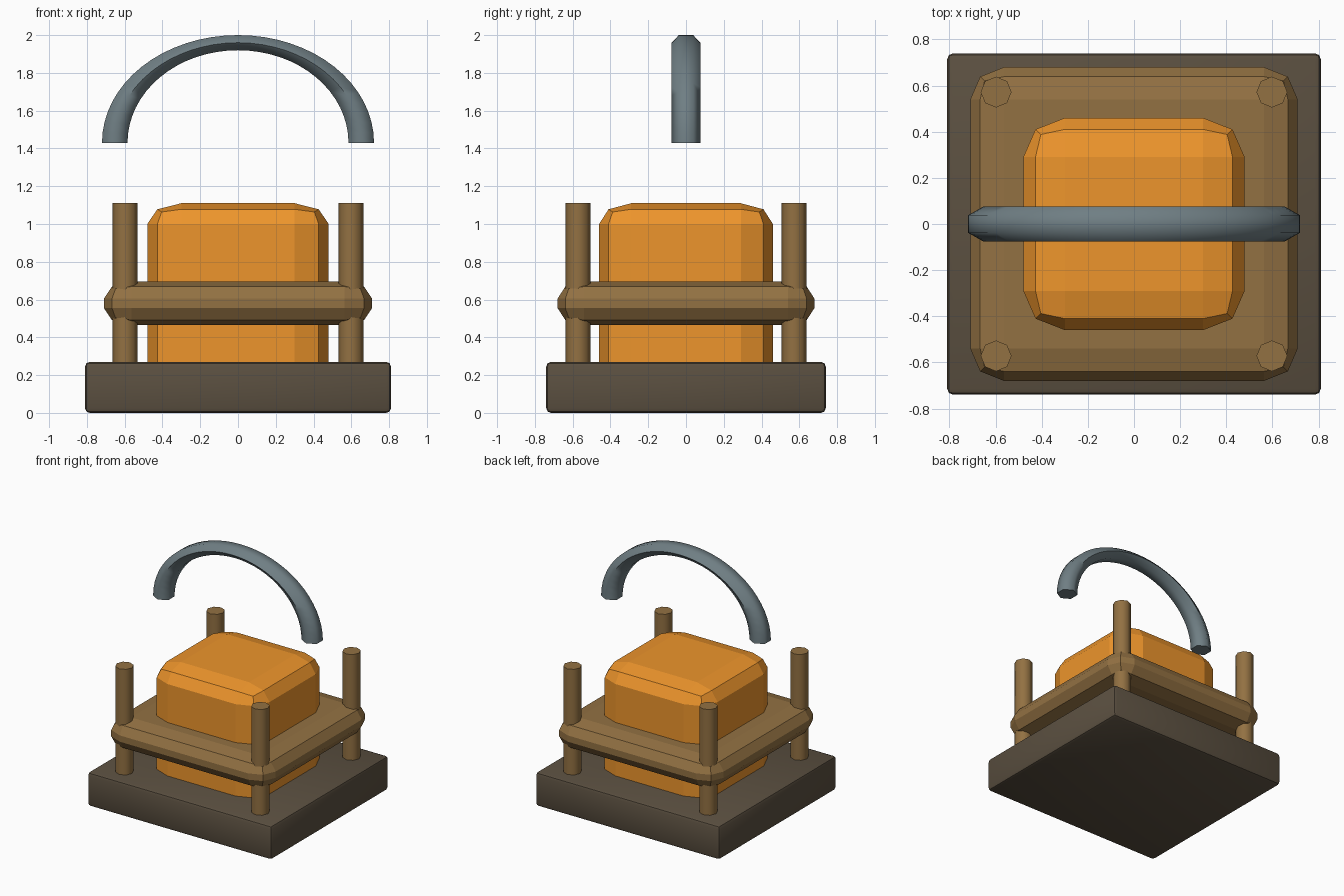
import bpy, bmesh, math
from mathutils import Vector

if "Cube" in bpy.data.objects:
    bpy.data.objects.remove(bpy.data.objects["Cube"])


def material(name, color):
    m = bpy.data.materials.new(name)
    m.diffuse_color = (*color, 1)
    m.use_nodes = True
    m.node_tree.nodes["Principled BSDF"].inputs["Base Color"].default_value = m.diffuse_color
    return m


DARK = material("dark_wood", (0.105, 0.08, 0.052))
WOOD = material("wood", (0.29, 0.165, 0.055))
ORANGE = material("orange", (0.85, 0.30, 0.025))
STEEL = material("steel", (0.16, 0.21, 0.23))


def finish(name, bm, mat, smooth_angle=None):
    bmesh.ops.recalc_face_normals(bm, faces=bm.faces)
    me = bpy.data.meshes.new(name)
    bm.to_mesh(me)
    bm.free()
    me.materials.append(mat)
    ob = bpy.data.objects.new(name, me)
    bpy.context.collection.objects.link(ob)
    if smooth_angle:
        bpy.ops.object.select_all(action='DESELECT')
        ob.select_set(True)
        bpy.context.view_layer.objects.active = ob
        bpy.ops.object.shade_smooth_by_angle(angle=math.radians(smooth_angle))
    return ob


def block(name, half, z0, z1, bevel, mat, smooth_angle=None):
    """Box with a two-step rounded bevel whose width differs per axis."""
    size = (2 * half[0], 2 * half[1], z1 - z0)
    bm = bmesh.new()
    bmesh.ops.create_cube(bm, size=1)
    bmesh.ops.scale(bm, vec=[s / b for s, b in zip(size, bevel)], verts=bm.verts)
    bmesh.ops.bevel(bm, geom=bm.edges[:], offset=1, segments=2, profile=0.5,
                    affect='EDGES')
    bmesh.ops.scale(bm, vec=bevel, verts=bm.verts)
    bmesh.ops.translate(bm, vec=(0, 0, (z0 + z1) / 2), verts=bm.verts)
    return finish(name, bm, mat, smooth_angle)


# base, body and shelf
block("base", (0.81, 0.74), 0.0, 0.27, (0.025, 0.025, 0.025), DARK, 40)
block("body", (0.48, 0.46), 0.14, 1.11, (0.18, 0.17, 0.11), ORANGE)
block("shelf", (0.71, 0.68), 0.465, 0.695, (0.146, 0.14, 0.09), WOOD)

# four corner posts
for sx, xn in ((-1, "left"), (1, "right")):
    for sy, yn in ((-1, "front"), (1, "back")):
        bm = bmesh.new()
        bmesh.ops.create_cone(bm, cap_ends=True, segments=8, radius1=0.067,
                              radius2=0.067, depth=0.91)
        bmesh.ops.translate(bm, vec=(sx * 0.598, sy * 0.572, 0.655), verts=bm.verts)
        finish(f"{yn}_{xn}_post", bm, WOOD, 60)

# arched handle: six-sided section swept between an outer and inner ellipse
bm = bmesh.new()
rings, steps = [], 32
for i in range(steps + 1):
    t = math.pi * i / steps
    outer = Vector((0.72 * math.cos(t), 0, 0.57 * math.sin(t)))
    inner = Vector((0.585 * math.cos(t), 0, 0.49 * math.sin(t)))
    mid, arm = (outer + inner) / 2, (outer - inner) / 2
    ring = []
    for k in range(6):
        a = math.radians(60 * k)
        p = mid + arm * (math.sin(a) / math.sin(math.pi / 3))
        ring.append(bm.verts.new((p.x, 0.076 * math.cos(a), p.z + 1.43)))
    rings.append(ring)
for r0, r1 in zip(rings, rings[1:]):
    for k in range(6):
        n = (k + 1) % 6
        bm.faces.new((r0[k], r0[n], r1[n], r1[k]))
bm.faces.new(rings[0])
bm.faces.new(rings[-1])
finish("handle", bm, STEEL, 65)
